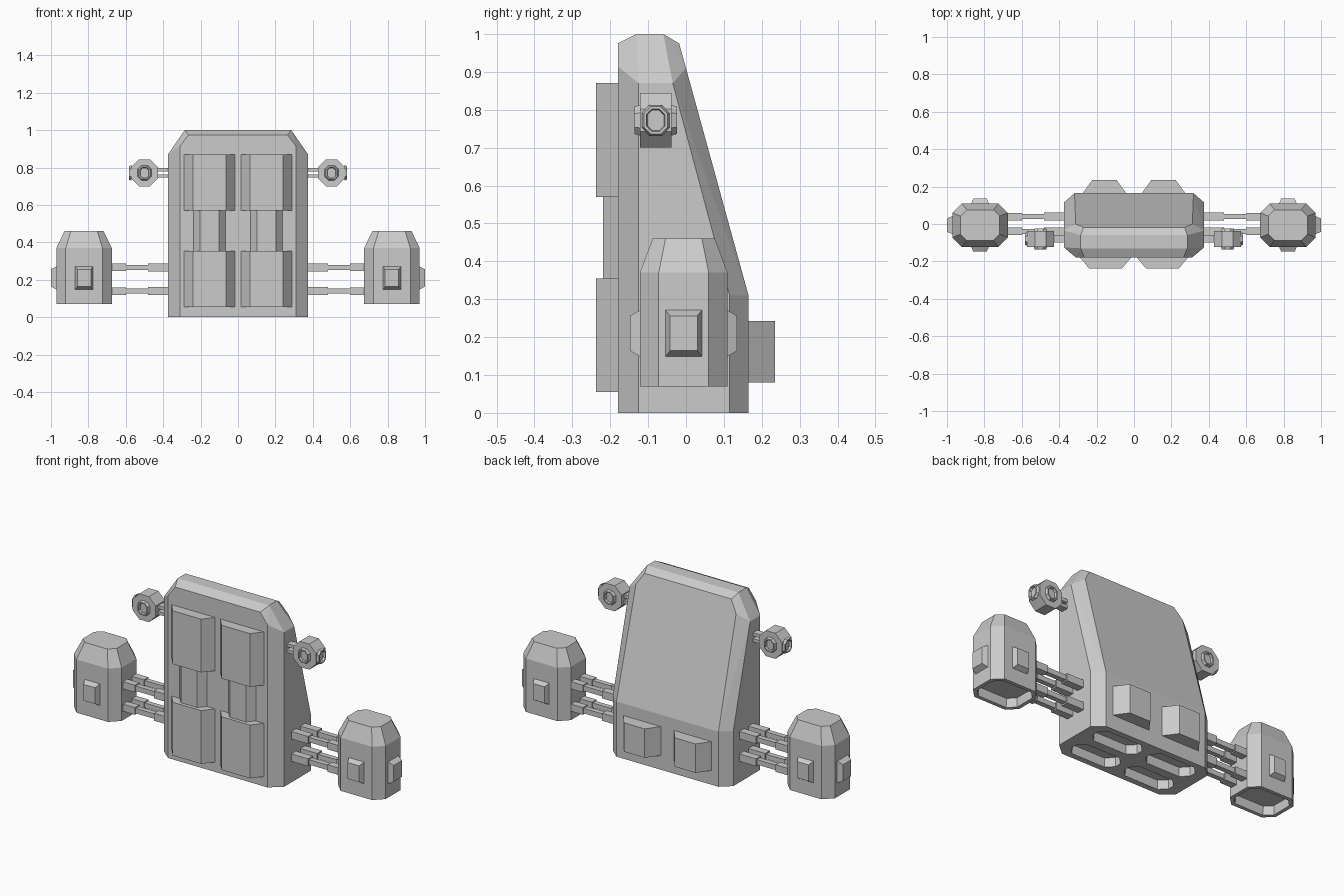
import bpy, bmesh
from mathutils import Vector

if "Cube" in bpy.data.objects:
    bpy.data.objects.remove(bpy.data.objects["Cube"])


def oct_ring(axis, pos, cu, cv, hu, hv, c=0.0):
    """Chamfered rectangle perpendicular to axis (c = corner cut, 0 = plain)."""
    pts = []
    for su in (-1, 1):
        for sv in (-1, 1):
            corner = [(hu - c, hv), (hu, hv - c)] if c else [(hu, hv)]
            for u, v in corner:
                p = [cu + su * u, cv + sv * v]
                p.insert(axis, pos)
                pts.append(p)
    return pts


def solid(name, pts, recess=None, mirror=True):
    """Convex flat-faced solid; recess = (direction, rim, depth) sinks one face."""
    bm = bmesh.new()
    for p in pts:
        bm.verts.new(p)
    res = bmesh.ops.convex_hull(bm, input=bm.verts)
    junk = [g for g in res["geom_interior"] if isinstance(g, bmesh.types.BMVert)]
    bmesh.ops.delete(bm, geom=junk, context='VERTS')
    bmesh.ops.dissolve_limit(bm, angle_limit=0.02, verts=bm.verts, edges=bm.edges)
    bmesh.ops.recalc_face_normals(bm, faces=bm.faces)
    if recess:
        d, rim, depth = Vector(recess[0]), recess[1], recess[2]
        face = max(bm.faces, key=lambda f: f.normal.dot(d))
        bmesh.ops.inset_region(bm, faces=[face], thickness=rim)
        bmesh.ops.inset_region(bm, faces=[face], thickness=0.003, depth=-depth)
    me = bpy.data.meshes.new(name)
    bm.to_mesh(me)
    bm.free()
    ob = bpy.data.objects.new(name, me)
    bpy.context.collection.objects.link(ob)
    if mirror:
        m = ob.modifiers.new("mirror", 'MIRROR')
        m.use_axis = (True, False, False)
        m.use_mirror_merge = False
    return ob


# main wedge-shaped backpack body
half = [(.375, -.125, 0), (.375, .115, 0), (.375, .115, .31), (.375, -.035, .87), (.375, -.125, .87),
        (.31, -.18, 0), (.31, -.18, .915), (.265, -.18, .975),
        (.318, .165, 0), (.318, .165, .31), (.312, 0, .91), (.27, -.018, .975),
        (.285, -.13, 1), (.285, -.06, 1)]
body = solid("backpack_body", half + [(-x, y, z) for x, y, z in half], mirror=False)

# four exhaust recesses in the underside
for x in (-.17, .17):
    for y in (-.09, .075):
        cutter = solid("exhaust_cutter", oct_ring(2, -.05, x, y, .145, .06, .04)
                       + oct_ring(2, .05, x, y, .14, .055, .038), mirror=False)
        cutter.hide_render = True
        b = body.modifiers.new("exhaust", 'BOOLEAN')
        b.object, b.operation, b.solver = cutter, 'DIFFERENCE', 'EXACT'
        bpy.context.view_layer.objects.active = body
        bpy.ops.object.modifier_apply(modifier=b.name)
        bpy.data.objects.remove(cutter)

# raised trapezoid panels: name, z low, z high, base y, outer y, centre x, half widths
for name, z0, z1, y0, y1, cx, w0, w1 in (
        ("front_panel_upper", .57, .87, -.175, -.238, .152, .14, .088),
        ("front_panel_middle", .35, .575, -.175, -.219, .152, .09, .05),
        ("front_panel_lower", .055, .355, -.175, -.238, .152, .14, .088),
        ("back_panel", .08, .243, .16, .235, .158, .12, .065)):
    zc, h = (z0 + z1) / 2, (z1 - z0) / 2
    solid(name, oct_ring(1, y0, cx, zc, w0, h) + oct_ring(1, y1, cx, zc, w1, h))

# side thruster pods with tapered top and hollow bottom
PX, PY = .823, -.006
solid("thruster_pod", oct_ring(2, .07, PX, PY, .148, .116, .05)
      + oct_ring(2, .37, PX, PY, .148, .116, .05)
      + oct_ring(2, .46, PX, PY, .105, .082, .034), recess=((0, 0, -1), .022, .05))

# small tapered vents on the pod faces
for name, axis, p0, p1, cu in (("pod_vent_front", 1, PY - .112, -.148, PX),
                               ("pod_vent_back", 1, PY + .112, .135, PX),
                               ("pod_vent_side", 0, PX + .145, 1.0, PY)):
    out = [0, 0, 0]
    out[axis] = 1 if p1 > p0 else -1
    solid(name, oct_ring(axis, p0, cu, .21, .049, .063)
          + oct_ring(axis, p1, cu, .21, .036, .046))

# telescopic struts from body to pods
for z in (.266, .14):
    for y in (-.04, .04):
        for x0, x1, h in ((.37, .48, .021), (.475, .61, .014), (.60, .69, .02)):
            solid("pod_strut", oct_ring(0, x0, y, z, h, h) + oct_ring(0, x1, y, z, h, h))

# upper control jets: octagonal block with three hollow nozzles and twin arms
JX, JY, JZ = .5, -.08, .772
solid("control_jet", oct_ring(1, JY - .042, JX, JZ, .072, .072, .042)
      + oct_ring(1, JY + .042, JX, JZ, .072, .072, .042))
for name, axis, p0, p1, cu in (("jet_nozzle_front", 1, -.12, -.136, JX),
                               ("jet_nozzle_back", 1, -.04, -.024, JX),
                               ("jet_nozzle_side", 0, .57, .584, JY)):
    out = [0, 0, 0]
    out[axis] = 1 if p1 > p0 else -1
    solid(name, oct_ring(axis, p0, cu, JZ, .037, .041, .021)
          + oct_ring(axis, p1, cu, JZ, .031, .036, .018), recess=(out, .007, .012))
for z in (.755, .788):
    solid("jet_arm", oct_ring(0, .36, JY, z, .02, .009) + oct_ring(0, .44, JY, z, .02, .009))
